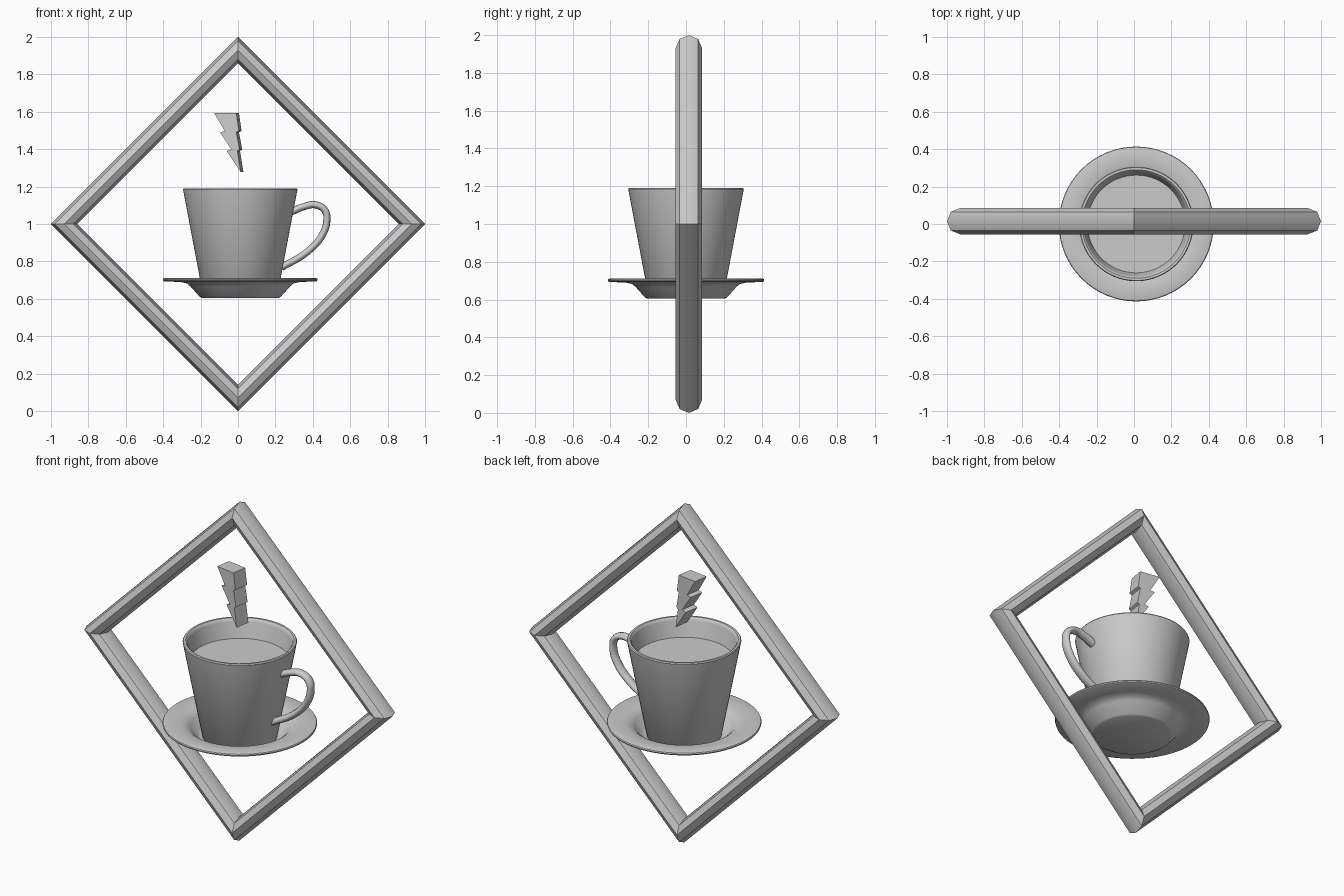
import bpy
import bmesh
from math import pi, radians

cube = bpy.data.objects.get("Cube")
if cube:
    bpy.data.objects.remove(cube, do_unlink=True)

CUP_X = 0.012

grey = bpy.data.materials.new("plain_grey")
grey.use_nodes = True
grey.diffuse_color = (0.6, 0.6, 0.6, 1)
grey.node_tree.nodes["Principled BSDF"].inputs["Base Color"].default_value = (0.6, 0.6, 0.6, 1)


def finish(obj, angle=None):
    """Give the part its colour and, if wanted, smooth shading."""
    obj.data.materials.clear()
    obj.data.materials.append(grey)
    bpy.ops.object.select_all(action="DESELECT")
    obj.select_set(True)
    bpy.context.view_layer.objects.active = obj
    if angle:
        bpy.ops.object.shade_smooth_by_angle(angle=radians(angle))
    return obj


def add_mesh(name, bm):
    bmesh.ops.recalc_face_normals(bm, faces=bm.faces[:])
    mesh = bpy.data.meshes.new(name)
    bm.to_mesh(mesh)
    bm.free()
    obj = bpy.data.objects.new(name, mesh)
    bpy.context.collection.objects.link(obj)
    return obj


def lathe(name, profile, steps=64):
    """Turn a radius/height profile around the vertical axis."""
    bm = bmesh.new()
    verts = [bm.verts.new((r, 0, z)) for r, z in profile]
    edges = [bm.edges.new(pair) for pair in zip(verts, verts[1:])]
    bmesh.ops.spin(bm, geom=verts + edges, cent=(0, 0, 0), axis=(0, 0, 1),
                   angle=2 * pi, steps=steps, use_merge=True)
    bmesh.ops.remove_doubles(bm, verts=bm.verts[:], dist=0.0005)
    obj = add_mesh(name, bm)
    obj.location.x = CUP_X
    return finish(obj, 35)


# Diamond frame: a four-sided ring of eight-sided bar
bpy.ops.mesh.primitive_torus_add(major_segments=4, minor_segments=8,
                                 major_radius=0.93, minor_radius=0.07,
                                 location=(0, 0.015, 1), rotation=(pi / 2, 0, 0))
frame = bpy.context.object
frame.name = "diamond_frame"
frame.data.flip_normals()
finish(frame, 38)

# Saucer with a sunken well
lathe("saucer", [
    (0, 0.605), (0.205, 0.605), (0.218, 0.612), (0.268, 0.668), (0.285, 0.682),
    (0.32, 0.69), (0.405, 0.693), (0.412, 0.697), (0.414, 0.703), (0.411, 0.709),
    (0.404, 0.712), (0.315, 0.706), (0.285, 0.698), (0.265, 0.682),
    (0.225, 0.635), (0.21, 0.628), (0, 0.626)])

# Cup with a rounded rim and a hollow inside
lathe("cup", [
    (0, 0.628), (0.195, 0.628), (0.202, 0.635), (0.304, 1.175), (0.306, 1.184),
    (0.302, 1.19), (0.29, 1.19), (0.283, 1.184), (0.279, 1.172),
    (0.18, 0.66), (0, 0.655)])

# Drink surface
lathe("drink", [(0, 1.08), (0.262, 1.08)])

# Cup handle: a rounded bar swept along a loop
curve = bpy.data.curves.new("cup_handle", "CURVE")
curve.dimensions = "3D"
curve.bevel_depth = 0.019
curve.bevel_resolution = 4
curve.resolution_u = 8
curve.use_fill_caps = True
path = [(0.285, 1.065), (0.35, 1.092), (0.415, 1.102), (0.463, 1.075),
        (0.475, 1.02), (0.448, 0.937), (0.365, 0.847), (0.232, 0.768)]
spline = curve.splines.new("BEZIER")
spline.bezier_points.add(len(path) - 1)
for point, (x, z) in zip(spline.bezier_points, path):
    point.co = (x, 0, z)
    point.handle_left_type = point.handle_right_type = "AUTO"
handle = bpy.data.objects.new("cup_handle", curve)
handle.scale.y = 1.4
bpy.context.collection.objects.link(handle)
finish(handle)
bpy.ops.object.convert(target="MESH")
finish(bpy.context.object, 40)

# Lightning bolt above the cup: an extruded zigzag outline
outline = [(-0.122, 1.594), (-0.064, 1.496), (-0.09, 1.49), (-0.028, 1.398),
           (-0.054, 1.39), (0.022, 1.278), (0.004, 1.39), (0.016, 1.398),
           (-0.002, 1.49), (0.012, 1.498), (-0.002, 1.594)]
bm = bmesh.new()
face = bm.faces.new([bm.verts.new((x, -0.045, z)) for x, z in outline])
side = bmesh.ops.extrude_face_region(bm, geom=[face])
moved = [v for v in side["geom"] if isinstance(v, bmesh.types.BMVert)]
bmesh.ops.translate(bm, verts=moved, vec=(0, 0.09, 0))
bolt = add_mesh("lightning_bolt", bm)
bolt.location.y = 0.015
bolt.rotation_euler.z = radians(-9)
finish(bolt)
